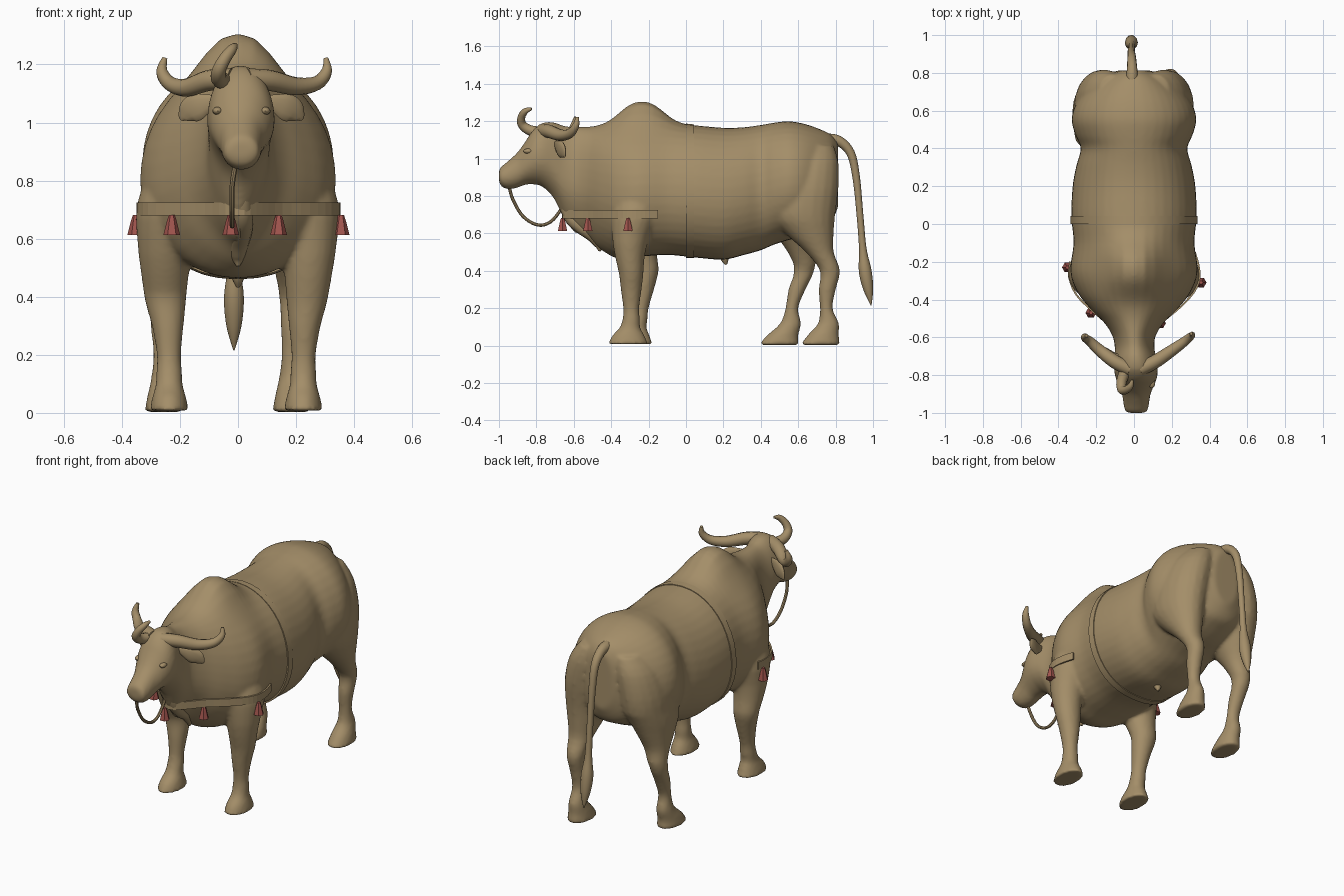
import bpy, bmesh, math
from mathutils import Vector


def material(name, rgb):
    m = bpy.data.materials.new(name)
    m.diffuse_color = (*rgb, 1)
    return m


HIDE = material("tan hide", (0.37, 0.27, 0.14))
RED = material("dull red", (0.36, 0.09, 0.075))


def smooth(keys, n):
    """Pass a smooth curve through rows of numbers."""
    out = []
    for i in range(len(keys) - 1):
        a, b = keys[i], keys[i + 1]
        p, q = keys[max(i - 1, 0)], keys[min(i + 2, len(keys) - 1)]
        for s in range(n):
            t = s / n
            out.append([0.5 * (2 * v1 + (v2 - v0) * t + (2 * v0 - 5 * v1 + 4 * v2 - v3) * t * t
                               + (3 * v1 - v0 - 3 * v2 + v3) * t ** 3)
                        for v0, v1, v2, v3 in zip(p, a, b, q)])
    return out + [list(keys[-1])]


def loft(bm, rings, caps=True):
    rows = [[bm.verts.new(p) for p in r] for r in rings]
    n = len(rows[0])
    for a, b in zip(rows, rows[1:]):
        for i in range(n):
            j = (i + 1) % n
            bm.faces.new((a[i], a[j], b[j], b[i]))
    if caps:
        bm.faces.new(rows[0][::-1])
        bm.faces.new(rows[-1])


def finish(name, bm, mat=HIDE, angle=40):
    bmesh.ops.recalc_face_normals(bm, faces=bm.faces)
    me = bpy.data.meshes.new(name)
    bm.to_mesh(me)
    bm.free()
    me.materials.append(mat)
    ob = bpy.data.objects.new(name, me)
    bpy.context.collection.objects.link(ob)
    bpy.ops.object.select_all(action='DESELECT')
    ob.select_set(True)
    bpy.context.view_layer.objects.active = ob
    if angle:
        bpy.ops.object.shade_smooth_by_angle(angle=math.radians(angle))
    return ob


def tube(name, keys, sides=12, n=5, flat=1.0):
    """Tapered tube through rows of x, y, z, radius, without twist."""
    rows, rings, u = smooth(keys, n), [], None
    for i, r in enumerate(rows):
        t = (Vector(rows[min(i + 1, len(rows) - 1)][:3]) - Vector(rows[max(i - 1, 0)][:3])).normalized()
        u = t.cross(Vector((0, 0, 1))) if u is None else u - t * u.dot(t)
        u.normalize()
        v = t.cross(u)
        ang = [2 * math.pi * k / sides for k in range(sides)]
        rings.append([Vector(r[:3]) + r[3] * (u * math.cos(a) * flat + v * math.sin(a)) for a in ang])
    bm = bmesh.new()
    loft(bm, rings)
    return finish(name, bm)


def section(row, grow=0.0, sides=40):
    """Body cross-section: y, top, bottom, half width, taper of lower half."""
    y, top, bot, w, p = row
    zc = bot + 0.46 * (top - bot)
    xc = 0.012 * min(max((-0.6 - y) / 0.2, 0), 1)
    pts = []
    for k in range(sides):
        a = 2 * math.pi * k / sides
        c, s = math.cos(a), math.sin(a)
        x = (w + grow) * math.copysign(abs(c) ** (p if s < 0 else 0.95), c)
        z = zc + s * ((top - zc if s > 0 else zc - bot) + grow)
        if s > 0:   # shoulder hump
            z += 0.127 * s * math.exp(-abs((y + 0.235) / 0.145) ** 2.4 - abs(x / 0.15) ** 2.5)
        pts.append(Vector((x + xc, y, z)))
    return pts


# Body: head, neck and trunk as one run of cross-sections
head = [(-1.0, .94, .88, .045, 1), (-.988, .957, .852, .06, 1), (-.95, .988, .836, .068, 1),
        (-.9, 1.035, .845, .076, 1), (-.86, 1.09, .86, .092, 1.1), (-.82, 1.15, .862, .108, 1.2),
        (-.77, 1.19, .85, .116, 1.3), (-.71, 1.195, .79, .11, 1.6)]
trunk = [(-.65, 1.175, .67, .105, 2), (-.59, 1.17, .6, .115, 2), (-.52, 1.17, .57, .16, 1.5),
         (-.45, 1.175, .51, .23, 1.2), (-.36, 1.18, .465, .3, 1), (-.25, 1.18, .475, .337, .9),
         (-.1, 1.18, .485, .32, .85), (.04, 1.178, .472, .332, .85), (.2, 1.165, .46, .325, .85),
         (.31, 1.168, .485, .305, .85), (.4, 1.18, .51, .282, .85), (.47, 1.192, .54, .31, .85),
         (.55, 1.2, .565, .33, .85), (.63, 1.187, .585, .31, .85), (.71, 1.16, .62, .25, .85),
         (.775, 1.128, .66, .17, .85), (.813, 1.08, .74, .085, 1)]
bm = bmesh.new()
loft(bm, [section(r) for r in smooth(head + trunk, 4)])

# Legs: rows of z, x, y, half width, half depth (x mirrored by side)
front_leg = [(.88, .19, -.25, .1, .1), (.72, .222, -.27, .125, .13), (.58, .24, -.295, .1, .1),
             (.48, .242, -.3, .083, .08), (.38, .237, -.293, .07, .065), (.3, .23, -.293, .055, .056),
             (.2, .226, -.293, .042, .043), (.14, .225, -.293, .045, .047), (.095, .225, -.3, .047, .056),
             (.055, .225, -.308, .058, .086), (.008, .225, -.31, .068, .108)]
hind_leg = [(1.07, .11, .69, .08, .1), (.98, .145, .66, .12, .155), (.84, .178, .63, .133, .185),
            (.7, .19, .62, .125, .178), (.6, .192, .66, .1, .13), (.5, .193, .715, .07, .075),
            (.4, .192, .77, .05, .054), (.3, .19, .755, .043, .046), (.2, .187, .75, .037, .034),
            (.12, .186, .762, .045, .056), (.06, .186, .735, .058, .082), (.003, .186, .718, .068, .108)]


def leg(keys, side, sx=0, sy=0, lean=0):
    rings = []
    for z, x, y, rx, ry in smooth(keys, 3):
        low = min(max((.75 - z) / .35, 0), 1)     # stance shift fades in below the body
        y += sy * low + lean * min(max((.42 - z) / .38, 0), 1)
        rings.append([(side * (x + sx * low + rx * math.cos(a)), y + ry * math.sin(a), z)
                      for a in (2 * math.pi * k / 20 for k in range(20))])
    loft(bm, rings)


leg(front_leg, 1)
leg(front_leg, -1, .012, .085, -.06)
leg(hind_leg, 1)
leg(hind_leg, -1, .068, -.135, -.085)
body = finish("body", bm, angle=0)
rm = body.modifiers.new("blend", 'REMESH')
rm.mode, rm.voxel_size, rm.use_smooth_shade = 'VOXEL', 0.011, True
sm = body.modifiers.new("soften", 'SMOOTH')
sm.factor, sm.iterations = 0.5, 6

# Horns
tube("right_horn", [(.03, -.77, 1.15, .036), (.11, -.73, 1.145, .036), (.2, -.67, 1.125, .031),
                    (.27, -.62, 1.135, .025), (.305, -.59, 1.175, .019), (.303, -.58, 1.222, .008)])
tube("left_horn", [(-.02, -.77, 1.15, .036), (-.1, -.73, 1.145, .036), (-.18, -.67, 1.12, .031),
                   (-.235, -.62, 1.135, .025), (-.262, -.6, 1.175, .02), (-.252, -.59, 1.222, .009)])
tube("middle_horn", [(-.04, -.76, 1.14, .03), (-.065, -.83, 1.15, .028), (-.065, -.875, 1.18, .024),
                     (-.045, -.88, 1.22, .021), (-.02, -.86, 1.253, .017), (-.008, -.825, 1.267, .007)])

# Ears, eyes and nostrils
for s, side in ((1, "right"), (-1, "left")):
    tube(side + "_ear", [(.012 + s * .08, -.7, 1.08, .015), (.012 + s * .115, -.69, 1.068, .03),
                         (.012 + s * .15, -.675, 1.055, .046), (.012 + s * .18, -.66, 1.04, .043),
                         (.012 + s * .2, -.65, 1.018, .022), (.012 + s * .204, -.648, 1.006, .004)], flat=.3)
    for part, at, size in (("eye", (.012 + s * .082, -.842, 1.04), (.018, .028, .014)),
                           ("nostril", (.012 + s * .034, -.984, .925), (.012, .012, .01))):
        bm = bmesh.new()
        bmesh.ops.create_uvsphere(bm, u_segments=12, v_segments=8, radius=1)
        for v in bm.verts:
            v.co = Vector(at) + Vector([a * b for a, b in zip(v.co, size)])
        finish(side + "_" + part, bm)

# Tail, rope, dewlap and sheath
tube("tail", [(-.01, .74, 1.1, .035), (-.01, .815, 1.095, .028), (-.012, .88, 1.03, .023),
              (-.014, .91, .9, .02), (-.014, .93, .7, .018), (-.014, .945, .52, .02),
              (-.014, .958, .4, .034), (-.014, .975, .3, .026), (-.014, .99, .215, .002)])
tube("rope", [(-.01, -.945, .85, .009), (-.02, -.925, .78, .009), (-.02, -.87, .69, .009),
              (-.02, -.79, .645, .009), (-.02, -.72, .665, .009), (-.02, -.66, .74, .009)], sides=8)
tube("dewlap", [(.01, -.66, .8, .03), (.015, -.62, .69, .035), (.015, -.565, .635, .035),
                (.005, -.5, .59, .035), (0, -.465, .54, .025), (0, -.463, .505, .006)])
tube("sheath", [(0, .2, .5, .03), (0, .208, .46, .02), (0, .214, .433, .006)])

# Girth strap hugging the trunk
bm = bmesh.new()
mid = trunk[7]
loft(bm, [section((y, *mid[1:]), g) for y, g in ((.0, -.01), (.0, .004), (.042, .004), (.042, -.01))], caps=False)
finish("girth_strap", bm)

# Breast strap around the shoulders and chest
path = [(.322, -.15), (.342, -.22), (.346, -.29), (.318, -.36), (.245, -.44), (.15, -.52), (.08, -.6),
        (.02, -.655), (-.04, -.64), (-.11, -.555), (-.215, -.465), (-.305, -.375), (-.343, -.28), (-.338, -.2)]
bm = bmesh.new()
cols = [[bm.verts.new((x, y, z)) for z in (.68, .725)] for x, y in smooth(path, 3)]
for a, b in zip(cols, cols[1:]):
    bm.faces.new((a[0], b[0], b[1], a[1]))
strap = finish("breast_strap", bm, angle=0)
so = strap.modifiers.new("thickness", 'SOLIDIFY')
so.thickness, so.offset = .01, 0

# Tassels
for i, (x, y) in enumerate([(.355, -.31), (.14, -.525), (-.025, -.66), (-.228, -.47), (-.352, -.23)]):
    bm = bmesh.new()
    rings = [[(x + r * math.cos(a), y + r * math.sin(a), z) for a in (math.tau * k / 6 for k in range(6))]
             for z, r in ((.612, .029), (.66, .017), (.682, .01))]
    loft(bm, rings)
    finish("tassel_%d" % (i + 1), bm, RED, angle=0)
